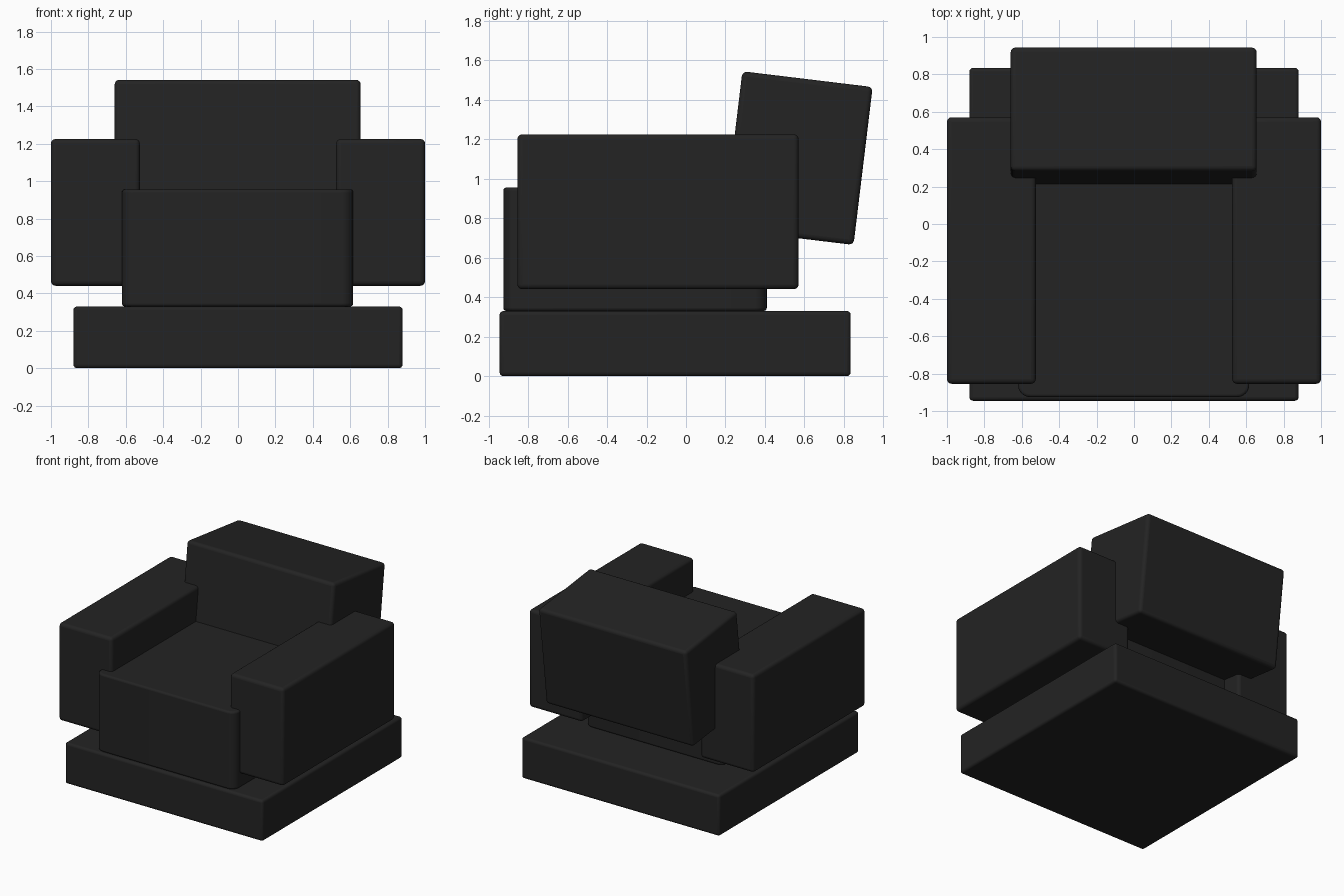
import bpy, bmesh, math

cube = bpy.data.objects.get("Cube")
if cube:
    bpy.data.objects.remove(cube, do_unlink=True)

# Dark upholstery
fabric = bpy.data.materials.new("charcoal_fabric")
fabric.use_nodes = True
colour = (0.017, 0.017, 0.017, 1)
fabric.diffuse_color = colour
bsdf = fabric.node_tree.nodes["Principled BSDF"]
bsdf.inputs["Base Color"].default_value = colour
bsdf.inputs["Roughness"].default_value = 0.8


def cushion(name, size, centre, tilt=0, radius=0.025, upright_radius=0):
    """Soft-edged block; upright_radius rounds the vertical corners further."""
    bm = bmesh.new()
    bmesh.ops.create_cube(bm, size=1)
    bmesh.ops.scale(bm, vec=size, verts=bm.verts)
    if upright_radius:
        uprights = [e for e in bm.edges
                    if abs(e.verts[0].co.z - e.verts[1].co.z) > 0.1]
        bmesh.ops.bevel(bm, geom=uprights, offset=upright_radius,
                        segments=6, profile=0.5, affect='EDGES')
    mesh = bpy.data.meshes.new(name)
    bm.to_mesh(mesh)
    bm.free()
    mesh.materials.append(fabric)
    obj = bpy.data.objects.new(name, mesh)
    bpy.context.collection.objects.link(obj)
    obj.location = centre
    obj.rotation_euler.x = tilt
    bevel = obj.modifiers.new("soft_edges", 'BEVEL')
    bevel.width = radius
    bevel.segments = 4
    bevel.limit_method = 'ANGLE'
    bevel.angle_limit = math.radians(40)
    bpy.ops.object.select_all(action='DESELECT')
    obj.select_set(True)
    bpy.context.view_layer.objects.active = obj
    bpy.ops.object.shade_smooth_by_angle(angle=math.radians(35))
    return obj


# Plinth and seat
cushion("base", (1.76, 1.78, 0.33), (0, -0.055, 0.165), radius=0.02)
cushion("seat", (1.236, 1.335, 0.625), (-0.002, -0.258, 0.643),
        radius=0.015, upright_radius=0.065)

# Armrests
for side, name in ((1, "left_arm"), (-1, "right_arm")):
    cushion(name, (0.475, 1.425, 0.785), (side * 0.7625, -0.142, 0.833))

# Reclined backrest
cushion("backrest", (1.315, 0.665, 0.806), (-0.002, 0.5675, 1.105),
        tilt=math.radians(-6.9))
